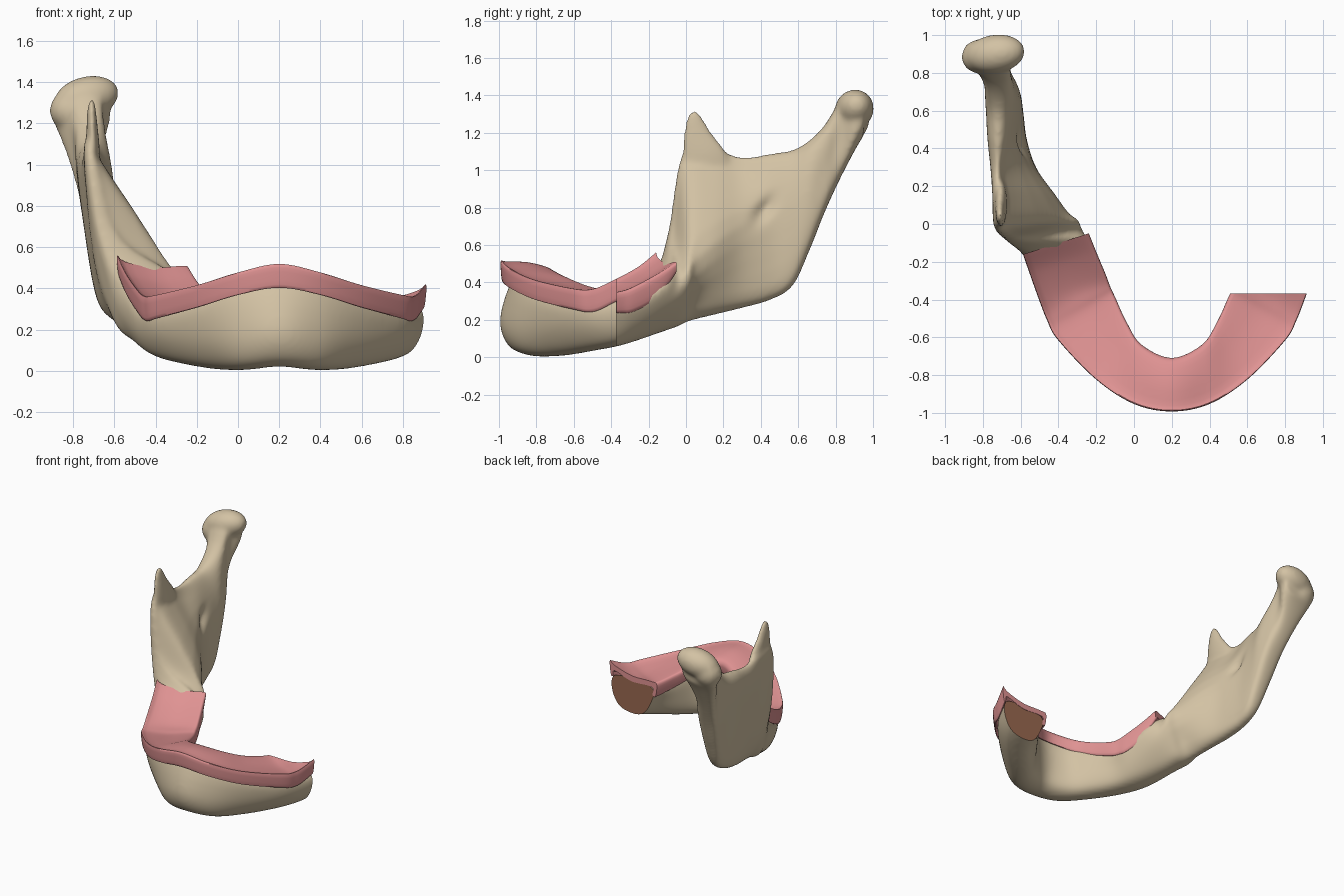
import bpy, bmesh, math
from mathutils import Matrix

if "Cube" in bpy.data.objects:
    bpy.data.objects.remove(bpy.data.objects["Cube"])


def material(name, col):
    m = bpy.data.materials.new(name)
    m.diffuse_color = (*col, 1)
    m.use_nodes = True
    m.node_tree.nodes["Principled BSDF"].inputs["Base Color"].default_value = m.diffuse_color
    return m


BONE = material("bone_ivory", (0.65, 0.54, 0.37))
GUM = material("gum_pink", (0.74, 0.29, 0.29))
CUT = material("cut_brown", (0.32, 0.14, 0.08))


def spline(items, n, closed=False):
    """Catmull-Rom refinement of a list of equally long number tuples."""
    out, c = [], len(items)
    for i in range(c if closed else c - 1):
        def get(k):
            return items[k % c] if closed else items[max(0, min(c - 1, k))]
        p0, p1, p2, p3 = (get(i + k) for k in (-1, 0, 1, 2))
        for j in range(n):
            t = j / n
            out.append(tuple(
                0.5 * (2 * b + (d - a) * t + (2 * a - 5 * b + 4 * d - e) * t * t
                       + (3 * b - a - 3 * d + e) * t ** 3)
                for a, b, d, e in zip(p0, p1, p2, p3)))
    if not closed:
        out.append(tuple(items[-1]))
    return out


def refine_rings(rings, n):
    """Smoothly interpolate whole rings of points along the arch."""
    flat = [tuple(c for p in r for c in p) for r in rings]
    return [[f[i:i + 3] for i in range(0, len(f), 3)] for f in spline(flat, n)]


def loft(bm, rings):
    loops = [[bm.verts.new(p) for p in r] for r in rings]
    n = len(loops[0])
    faces = []
    for a, b in zip(loops, loops[1:]):
        for i in range(n):
            j = (i + 1) % n
            faces.append(bm.faces.new((a[i], a[j], b[j], b[i])))
    faces.append(bm.faces.new(loops[0][::-1]))
    faces.append(bm.faces.new(loops[-1]))
    bmesh.ops.recalc_face_normals(bm, faces=faces)


def across(s, f, z):
    """Point at fraction f from the inner to the outer plan point of a station."""
    return (s[0] + (s[2] - s[0]) * f, s[1] + (s[3] - s[1]) * f, z)


def mirrored(s):
    return (0.4 - s[0], s[1], 0.4 - s[2], s[3]) + tuple(s[4:])


def make(name, bm, mats):
    me = bpy.data.meshes.new(name)
    bm.to_mesh(me)
    bm.free()
    ob = bpy.data.objects.new(name, me)
    bpy.context.collection.objects.link(ob)
    for m in mats:
        me.materials.append(m)
    return ob


def cut_end(bm, mat_index, y):
    """Saw off the short side and close it with a flat face."""
    vs = [v for v in bm.verts if v.co.x > 0.2]
    es = [e for e in bm.edges if all(v.co.x > 0.2 for v in e.verts)]
    fs = [f for f in bm.faces if all(v.co.x > 0.2 for v in f.verts)]
    r = bmesh.ops.bisect_plane(bm, geom=vs + es + fs, plane_co=(0, y, 0),
                               plane_no=(0, 1, 0), clear_outer=True)
    edges = [e for e in r["geom_cut"] if isinstance(e, bmesh.types.BMEdge) and e.is_boundary]
    for f in bmesh.ops.edgeloop_fill(bm, edges=edges)["faces"]:
        f.material_index = mat_index
        f.smooth = False
        f.normal_update()
        if f.normal.y < 0:
            f.normal_flip()


def shade(ob, angle):
    bpy.ops.object.select_all(action='DESELECT')
    ob.select_set(True)
    bpy.context.view_layer.objects.active = ob
    bpy.ops.object.shade_smooth_by_angle(angle=math.radians(angle))


# Jaw body stations: inner xy, outer xy, z bottom, z top, mid height,
# then inner/outer fractions low, mid and high
body = [
    (0.20, -.72, 0.20, -.97, .020, .465, .42, .10, .93, -.02, 1.10, .10, .82),
    (0.06, -.66, 0.00, -.93, .003, .432, .42, .12, .84, .02, .99, .10, .86),
    (-.03, -.53, -.20, -.80, .008, .370, .45, .20, .74, .08, .92, .08, .90),
    (-.10, -.40, -.40, -.58, .035, .325, .50, .28, .77, .13, .95, .08, .92),
    (-.15, -.27, -.50, -.39, .066, .335, .50, .32, .83, .11, .97, .06, .92),
    (-.23, -.07, -.57, -.19, .130, .475, .50, .38, .88, .08, 1.00, .08, .92),
]
# Ramus stations: here the fraction equals -x
ramus = [
    (0, .10, -1, -.20, .165, .69, .57, .39, .59, .29, .645, .56, .665),
    (0, .12, -1, -.07, .192, 1.10, .36, .43, .62, .35, .69, .67, .74),
    (0, .18, -1, .13, .225, 1.12, .43, .47, .65, .43, .715, .68, .75),
    (0, .30, -1, .30, .262, 1.07, .55, .53, .68, .535, .74, .68, .76),
    (0, .45, -1, .45, .305, 1.09, .58, .57, .695, .59, .755, .66, .775),
    (0, .57, -1, .57, .380, 1.11, .60, .585, .70, .60, .765, .65, .78),
    (0, .66, -1, .66, .570, 1.16, .55, .60, .73, .60, .775, .64, .785),
    (0, .74, -1, .74, .770, 1.24, .50, .62, .765, .63, .785, .65, .79),
    (0, .82, -1, .82, .945, 1.36, .50, .66, .81, .66, .84, .66, .82),
    (0, .90, -1, .90, 1.10, 1.39, .40, .66, .85, .62, .89, .65, .85),
    (0, .95, -1, .95, 1.185, 1.38, .50, .66, .86, .62, .89, .65, .84),
]


def bone_ring(s):
    zb, zt, hm, a0, b0, a1, b1, a2, b2 = s[4:]
    prof = [((a0 + b0) / 2, 0), (b0, .10), (b1, hm), (b2, .90),
            ((a2 + b2) / 2, 1), (a2, .90), (a1, hm), (a0, .10)]
    return spline([across(s, f, zb + (zt - zb) * h) for f, h in prof], 4, True)


bm = bmesh.new()
stations = [mirrored(s) for s in body[:0:-1]] + body + ramus
loft(bm, refine_rings([bone_ring(s) for s in stations], 6))

# Coronoid process: z, y centre, y radius, x centre, x radius
coronoid = [(.85, .11, .12, -.70, .035), (1.0, .11, .13, -.705, .035),
            (1.10, .098, .117, -.705, .033), (1.20, .063, .076, -.708, .026),
            (1.27, .048, .049, -.710, .021), (1.307, .045, .026, -.710, .015),
            (1.322, .045, .006, -.710, .005)]
loft(bm, [[(x + rx * math.cos(k * math.tau / 20), y + ry * math.sin(k * math.tau / 20), z)
           for k in range(20)] for z, y, ry, x, rx in spline(coronoid, 4)])

# Condyle head: main lobe and a lower outer lobe
for loc, size, slope in (((-.735, .90, 1.325), (.162, .103, .102), .24),
                         ((-.81, .888, 1.265), (.105, .092, .100), .5)):
    tilt = (Matrix.Translation(loc) @ Matrix.Rotation(.15, 4, 'Z')
            @ Matrix.Rotation(-slope, 4, 'Y') @ Matrix.Diagonal((*size, 1)))
    bmesh.ops.create_uvsphere(bm, u_segments=32, v_segments=20, radius=1, matrix=tilt)

# Fuse the parts into one smooth bone
raw = make("jaw_bone_raw", bm, [])
rm = raw.modifiers.new("fuse", 'REMESH')
rm.mode = 'VOXEL'
rm.voxel_size = 0.012
sm = raw.modifiers.new("soften", 'SMOOTH')
sm.factor = 0.5
sm.iterations = 20
dg = bpy.context.evaluated_depsgraph_get()
fused = bpy.data.meshes.new_from_object(raw.evaluated_get(dg))
bpy.data.objects.remove(raw)
bm = bmesh.new()
bm.from_mesh(fused)

# Nerve opening: a slanted dent on the inner face
bm.normal_update()
for v in bm.verts:
    if v.normal.x > 0.2 and v.co.x < -0.45:
        dy, dz = v.co.y - .42, v.co.z - .79
        u, w = dy * .6 + dz * .8, dz * .6 - dy * .8
        v.co.x -= .03 * math.exp(-(u / .08) ** 2 - (w / .04) ** 2)
cut_end(bm, 1, -.371)
bone = make("jaw_bone", bm, [BONE, CUT])
shade(bone, 50)

# Gum stations: inner xy, outer xy, outer top, outer bottom, trough, inner top, inner bottom
gum = [
    (0.20, -.71, 0.20, -.99, .515, .405, .508, .465, .380),
    (0.04, -.64, 0.00, -.95, .475, .370, .462, .430, .340),
    (-.04, -.52, -.20, -.82, .415, .310, .390, .385, .285),
    (-.10, -.39, -.40, -.612, .367, .258, .340, .355, .243),
    (-.127, -.332, -.458, -.507, .362, .245, .340, .360, .240),
    (-.15, -.27, -.50, -.40, .405, .290, .358, .385, .250),
    (-.20, -.15, -.55, -.26, .480, .370, .425, .450, .320),
    (-.24, -.05, -.585, -.16, .560, .455, .500, .515, .450),
]


def gum_ring(s):
    zo, zob, zt, zi, zib = s[4:]
    prof = [(.975, zob), (1.0, (zo + zob) / 2), (1.0, zo), (.90, zo * .5 + zt * .5),
            (.5, zt), (.12, zi * .6 + zt * .4), (.01, zi - .01), (0, (zi + zib) / 2),
            (.03, zib), (.09, zib + .01), (.09, zi - .05), (.5, zt - .045),
            (.90, zo - .065), (.93, zob + .01)]
    return spline([across(s, f, z) for f, z in prof], 3, True)


bm = bmesh.new()
loft(bm, refine_rings([gum_ring(s) for s in [mirrored(s) for s in gum[:0:-1]] + gum], 8))
cut_end(bm, 0, -.369)
gum_ob = make("gum_band", bm, [GUM])
shade(gum_ob, 50)
